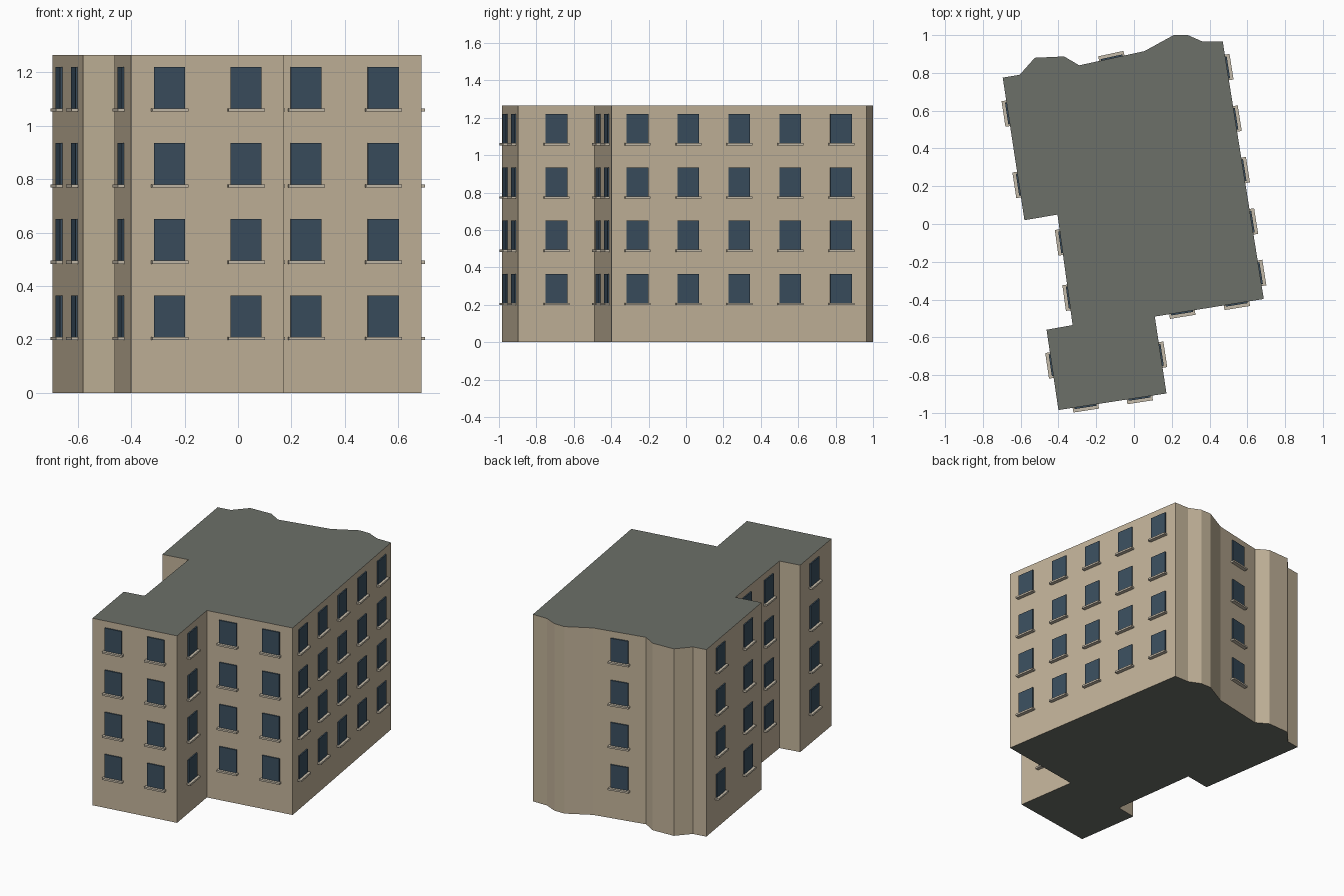
import bpy, bmesh
from mathutils import Vector, Matrix

if "Cube" in bpy.data.objects:
    bpy.data.objects.remove(bpy.data.objects["Cube"])

HEIGHT = 1.265
FLOORS, FIRST_Z, PITCH = 4, 0.2875, 0.285
WIN_W, WIN_H, WIN_D = 0.117, 0.155, 0.008
SILL_W, SILL_H, SILL_D = 0.137, 0.012, 0.025

# Footprint, clockwise from the back left corner
PLAN = [(-.695, .775), (-.605, .79), (-.525, .88), (-.37, .887), (-.29, .84),
        (.055, .915), (.21, 1.0), (.285, 1.0), (.365, .965), (.47, .965),
        (.687, -.397), (.11, -.49), (.172, -.897), (-.40, -.985),
        (-.463, -.56), (-.325, -.535), (-.405, .05), (-.58, .02)]

# Wall index -> window positions along that wall
WINDOWS = {4: [.5], 9: [.1, .3, .5, .7, .9], 10: [.25, .75], 11: [.5],
           12: [.25, .75], 13: [.56], 15: [.25, .75], 17: [.25, .75]}


def material(name, color):
    m = bpy.data.materials.new(name)
    m.diffuse_color = (*color, 1)
    m.use_nodes = True
    m.node_tree.nodes["Principled BSDF"].inputs["Base Color"].default_value = m.diffuse_color
    return m


def finish(name, bm, *mats):
    me = bpy.data.meshes.new(name)
    bmesh.ops.recalc_face_normals(bm, faces=bm.faces)
    bm.to_mesh(me)
    bm.free()
    for m in mats:
        me.materials.append(m)
    ob = bpy.data.objects.new(name, me)
    bpy.context.collection.objects.link(ob)
    return ob


def wall_box(bm, wall, t, z, width, height, depth):
    """Box standing out from a wall, centred at fraction t and height z."""
    a = Vector((*PLAN[wall], 0))
    b = Vector((*PLAN[(wall + 1) % len(PLAN)], 0))
    along = (b - a).normalized()
    out = Vector((-along.y, along.x, 0))
    embed = 0.002
    pos = a.lerp(b, t) + out * (depth - embed) / 2 + Vector((0, 0, z))
    rot = Matrix((along, out, (0, 0, 1))).transposed().to_4x4()
    size = Matrix.Diagonal((width, depth + embed, height, 1))
    bmesh.ops.create_cube(bm, size=1, matrix=Matrix.Translation(pos) @ rot @ size)


wall_mat = material("wall", (.54, .45, .32))
roof_mat = material("roof", (.15, .16, .14))
glass_mat = material("glass", (.042, .076, .112))
sill_mat = material("sill", (.56, .50, .40))

# Building body: extruded footprint with a flat grey roof and base
bm = bmesh.new()
base = bm.faces.new([bm.verts.new((x, y, 0)) for x, y in PLAN])
ext = bmesh.ops.extrude_face_region(bm, geom=[base], use_keep_orig=True)
top = [g for g in ext["geom"] if isinstance(g, bmesh.types.BMVert)]
bmesh.ops.translate(bm, verts=top, vec=(0, 0, HEIGHT))
bm.normal_update()
for f in bm.faces:
    f.material_index = 1 if abs(f.normal.z) > .5 else 0
finish("building_body", bm, wall_mat, roof_mat)

# Window panes and the sills beneath them
panes, sills = bmesh.new(), bmesh.new()
for wall, spots in WINDOWS.items():
    for t in spots:
        for floor in range(FLOORS):
            z = FIRST_Z + floor * PITCH
            wall_box(panes, wall, t, z, WIN_W, WIN_H, WIN_D)
            wall_box(sills, wall, t, z - (WIN_H + SILL_H) / 2, SILL_W, SILL_H, SILL_D)
finish("window_panes", panes, glass_mat)
finish("window_sills", sills, sill_mat)
